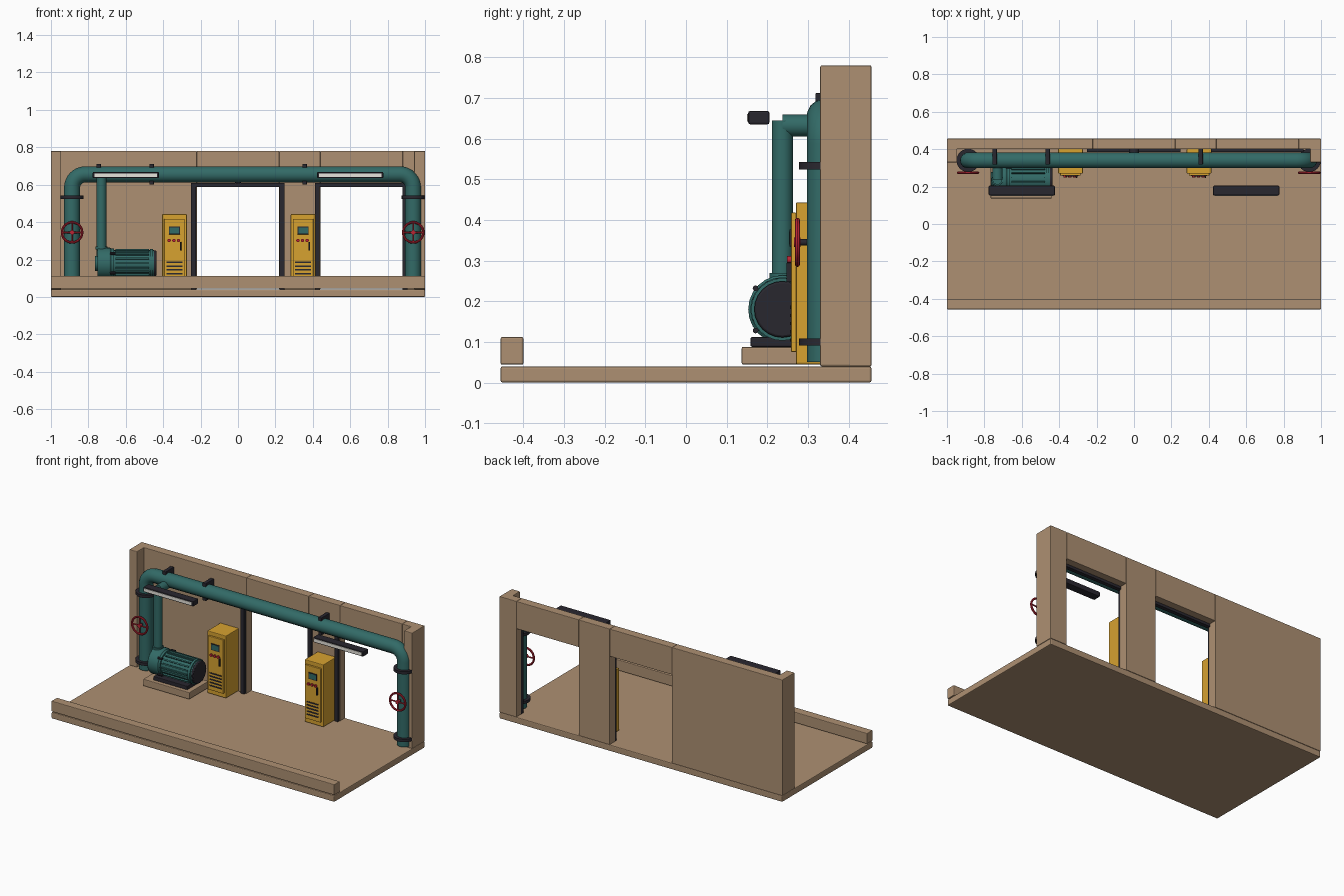
import bpy, math
from mathutils import Vector

if "Cube" in bpy.data.objects:
    bpy.data.objects.remove(bpy.data.objects["Cube"])

def mat(name, c):
    m = bpy.data.materials.new(name)
    m.diffuse_color = (*c, 1)
    m.use_nodes = True
    m.node_tree.nodes["Principled BSDF"].inputs["Base Color"].default_value = m.diffuse_color
    return m

SAND = mat("sand", (0.42, 0.28, 0.17))
TEAL = mat("teal", (0.032, 0.145, 0.135))
DARK = mat("dark", (0.022, 0.02, 0.028))
YELL = mat("yellow", (0.68, 0.36, 0.03))
RED = mat("red", (0.50, 0.018, 0.035))
PALE = mat("pale", (0.8, 0.78, 0.72))

def finish(o, name, m, bevel=0, smooth=False):
    o.name = name
    o.data.materials.append(m)
    if bevel:
        b = o.modifiers.new("bevel", 'BEVEL')
        b.width, b.segments = bevel, 2
    if smooth:
        bpy.ops.object.shade_smooth_by_angle(angle=math.radians(40))
    return o

def box(name, x, y, z, m, bevel=0):
    """Box from (min, max) pairs."""
    bpy.ops.mesh.primitive_cube_add(size=1, location=[(a[0] + a[1]) / 2 for a in (x, y, z)])
    o = bpy.context.object
    o.scale = [a[1] - a[0] for a in (x, y, z)]
    bpy.ops.object.transform_apply(location=False, rotation=False, scale=True)
    return finish(o, name, m, bevel)

def rod(name, a, b, r, m, sides=24, bevel=0):
    """Cylinder between two points."""
    a, b = Vector(a), Vector(b)
    d = b - a
    bpy.ops.mesh.primitive_cylinder_add(radius=r, depth=d.length, vertices=sides,
                                        location=(a + b) / 2,
                                        rotation=d.to_track_quat('Z', 'Y').to_euler())
    return finish(bpy.context.object, name, m, bevel, True)

# Floor slab, front kerb
box("floor_slab", (-1, 1), (-.456, .456), (0.0, .04), SAND, .005)
box("front_kerb", (-1, 1), (-.456, -.4), (.044, .112), SAND, .004)

# Back wall in panels with two door openings, and end returns
for name, x, z0 in [("wall_left", (-1, -.22), .04), ("lintel_left", (-.22, .22), .605),
                    ("wall_pier", (.22, .44), .04), ("lintel_right", (.44, .88), .605),
                    ("wall_right", (.88, 1), .04)]:
    box(name, x, (.4, .456), (z0, .78), SAND, .003)
box("wall_return_left", (-1, -.945), (.33, .456), (.04, .78), SAND, .004)
box("wall_return_right", (.942, 1), (.33, .456), (.04, .78), SAND, .004)

# Door frames
for i, (a, b) in enumerate([(-.225, .222), (.437, .88)]):
    box(f"door_jamb_l_{i}", (a - .026, a), (.384, .41), (.04, .61), DARK, .002)
    box(f"door_jamb_r_{i}", (b, b + .026), (.384, .41), (.04, .61), DARK, .002)
    box(f"door_header_{i}", (a - .026, b + .026), (.384, .41), (.588, .61), DARK, .002)
rod("door_lamp", (0, .374, .633), (0, .402, .633), .028, DARK, 16)

# Main pipe: swept path with rounded corners
PY, PZ, PR, BR = .34, .655, .043, .07
XL, XR = -.887, .937
pts = [(XL, PY, .05)]
for cx, start in ((XL + BR, 180), (XR - BR, 90)):
    for k in range(9):
        t = math.radians(start - k * 90 / 8)
        pts.append((cx + BR * math.cos(t), PY, PZ - BR + BR * math.sin(t)))
pts.append((XR, PY, .05))
cu = bpy.data.curves.new("main_pipe", 'CURVE')
cu.dimensions, cu.bevel_depth, cu.bevel_resolution, cu.use_fill_caps = '3D', PR, 5, True
sp = cu.splines.new('POLY')
sp.points.add(len(pts) - 1)
for p, c in zip(sp.points, pts):
    p.co = (*c, 1)
pipe = bpy.data.objects.new("main_pipe", cu)
bpy.context.collection.objects.link(pipe)
bpy.ops.object.select_all(action='DESELECT')
pipe.select_set(True)
bpy.context.view_layer.objects.active = pipe
bpy.ops.object.convert(target='MESH')
finish(bpy.context.object, "main_pipe", TEAL, 0, True)

# Pipe brackets on the wall
for i, x in enumerate((-.745, -.462, .356)):
    box(f"pipe_bracket_{i}", (x - .012, x + .012), (.318, .402), (.6, .712), DARK, .003)

# Collars and handwheels on each riser
for side, x in (("left", XL), ("right", XR)):
    for z in (.1, .533):
        rod(f"pipe_collar_{side}", (x, PY, z - .009), (x, PY, z + .009), .062, DARK)
    bpy.ops.mesh.primitive_torus_add(major_radius=.054, minor_radius=.0065, major_segments=32,
                                     minor_segments=8, location=(x, .274, .345),
                                     rotation=(math.pi / 2, 0, 0))
    finish(bpy.context.object, f"handwheel_{side}", RED, 0, True)
    rod(f"wheel_spoke_h_{side}", (x - .053, .274, .345), (x + .053, .274, .345), .0045, RED, 8)
    rod(f"wheel_spoke_v_{side}", (x, .274, .292), (x, .274, .398), .0045, RED, 8)
    rod(f"wheel_hub_{side}", (x, .266, .345), (x, .282, .345), .012, RED, 12)
    rod(f"wheel_stem_{side}", (x, .275, .345), (x, PY, .345), .008, DARK, 12)

# Strip lights
for i, x in enumerate((-.6, .6)):
    box(f"strip_light_{i}", (x - .177, x + .177), (.153, .205), (.635, .668), DARK, .005)
    box(f"strip_lens_{i}", (x - .168, x + .168), (.15, .16), (.642, .661), PALE)

# Control cabinets
for i, x in enumerate((-.34, .348)):
    box(f"cabinet_body_{i}", (x - .066, x + .066), (.27, .402), (.045, .443), YELL, .004)
    box(f"cabinet_door_{i}", (x - .055, x + .055), (.258, .272), (.075, .418), YELL, .003)
    box(f"cabinet_screen_{i}", (x - .03, x + .03), (.2545, .26), (.335, .377), DARK, .001)
    box(f"screen_glass_{i}", (x - .025, x + .025), (.253, .256), (.34, .372), TEAL)
    for dx in (-.028, -.003, .022):
        rod(f"cabinet_button_{i}", (x + dx, .26, .302), (x + dx, .249, .302), .009, RED, 12)
    box(f"cabinet_handle_{i}", (x + .029, x + .037), (.247, .26), (.247, .295), DARK, .002)
    for k in range(5):
        z = .105 + k * .02
        box(f"cabinet_vent_{i}", (x - .042, x + .042), (.2555, .26), (z - .004, z + .004), DARK)

# Pump set: plinth, feet, volute, finned motor
MY, MZ = .237, .18
box("pump_plinth", (-.767, -.44), (.137, .333), (.044, .088), SAND, .004)
box("pump_foot", (-.71, -.47), (MY - .078, MY + .078), (.088, .112), DARK, .003)
rod("pump_volute", (-.752, MY, MZ), (-.678, MY, MZ), .084, TEAL, 24, .008)
rod("pump_inlet", (-.765, MY, MZ), (-.75, MY, MZ), .04, TEAL)
rod("motor_body", (-.68, MY, MZ), (-.448, MY, MZ), .07, TEAL)
rod("motor_flange", (-.678, MY, MZ), (-.664, MY, MZ), .079, TEAL)
rod("motor_rear_ring", (-.47, MY, MZ), (-.455, MY, MZ), .077, TEAL)
rod("motor_fan_cover", (-.46, MY, MZ), (-.436, MY, MZ), .069, DARK, 24, .005)
for k in range(18):
    t = 2 * math.pi * k / 18
    fin = box("motor_fin", (-.655, -.475), (-.006, .006), (-.004, .004), TEAL)
    fin.location = (-.565, MY + .0715 * math.cos(t), MZ + .0715 * math.sin(t))
    fin.rotation_euler = (t, 0, 0)
for sy in (-1, 1):
    for sz in (-1, 1):
        y, z = MY + sy * .066, MZ + sz * .052
        rod("motor_bolt", (-.685, y, z), (-.655, y, z), .007, DARK, 8)

# Discharge pipe from pump up to the main pipe
rod("discharge_riser", (-.73, MY, MZ), (-.73, MY, .645), .026, TEAL)
rod("discharge_branch", (-.73, MY, .632), (-.73, PY, .632), .027, TEAL)
rod("discharge_collar", (-.73, MY, .255), (-.73, MY, .27), .032, TEAL)
